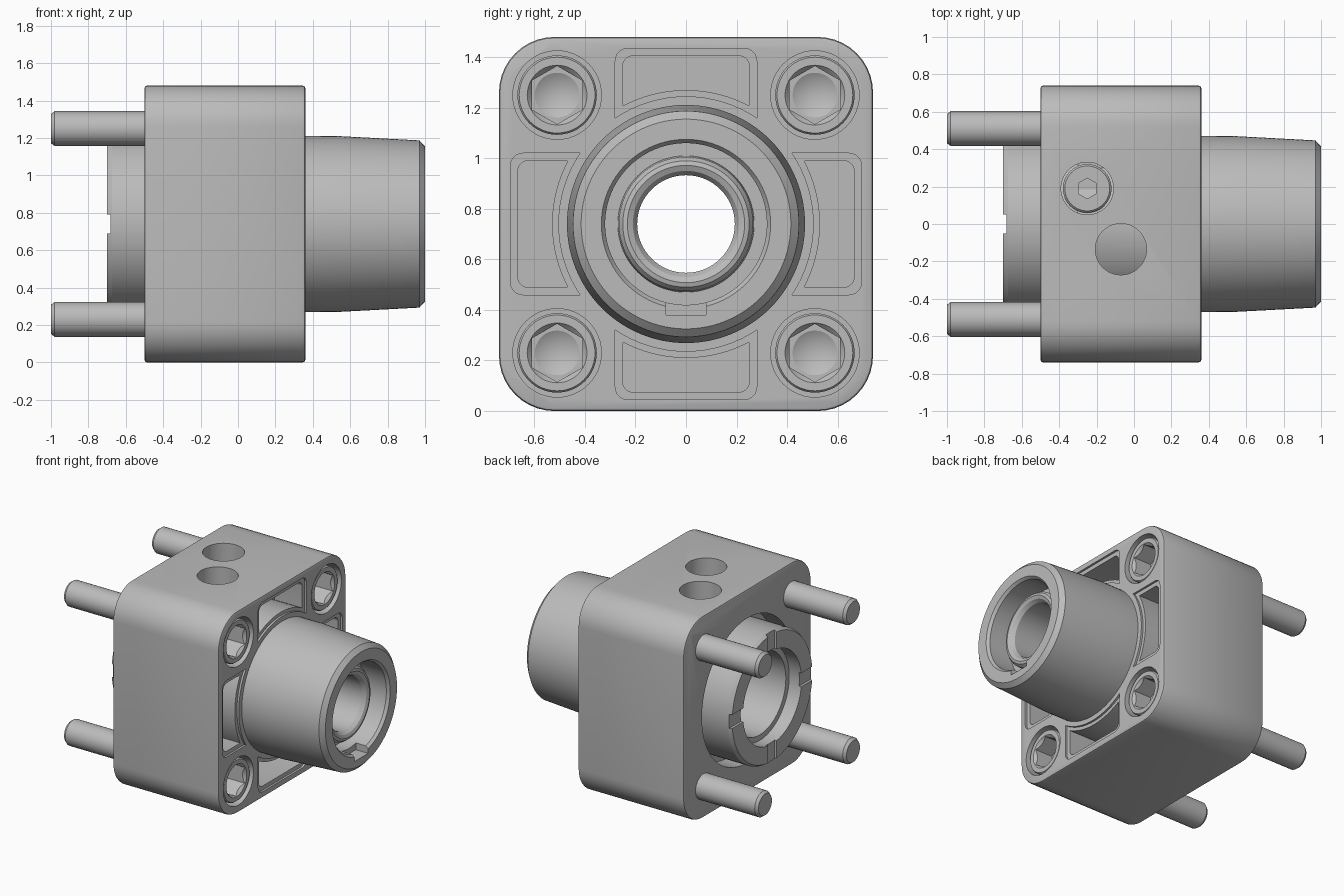
import bpy, bmesh, math
from mathutils import Matrix

if "Cube" in bpy.data.objects:
    bpy.data.objects.remove(bpy.data.objects["Cube"], do_unlink=True)

CZ = 0.74      # height of the main axis
HALF = 0.74    # half width of the block
BOLT = 0.51    # bolt offset from the axis

grey = bpy.data.materials.new("plain grey")
grey.use_nodes = True
grey.diffuse_color = (0.5, 0.5, 0.5, 1)
grey.node_tree.nodes["Principled BSDF"].inputs["Base Color"].default_value = (0.5, 0.5, 0.5, 1)


def finish(name, bm):
    bmesh.ops.remove_doubles(bm, verts=bm.verts, dist=1e-5)
    bmesh.ops.recalc_face_normals(bm, faces=bm.faces)
    mesh = bpy.data.meshes.new(name)
    bm.to_mesh(mesh)
    bm.free()
    mesh.materials.append(grey)
    ob = bpy.data.objects.new(name, mesh)
    bpy.context.collection.objects.link(ob)
    return ob


def prism(name, pts, x0, x1):
    """Extrude a (y, z) outline along x."""
    bm = bmesh.new()
    face = bm.faces.new([bm.verts.new((x0, y, z)) for y, z in pts])
    res = bmesh.ops.extrude_face_region(bm, geom=[face])
    verts = [g for g in res["geom"] if isinstance(g, bmesh.types.BMVert)]
    bmesh.ops.translate(bm, verts=verts, vec=(x1 - x0, 0, 0))
    return finish(name, bm)


def lathe(name, profile, n=64, closed=False):
    """Turn an (x, r) profile round the x axis."""
    bm = bmesh.new()
    rings = []
    for x, r in profile:
        ring = [bm.verts.new((x, r * math.cos(2 * math.pi * i / n), r * math.sin(2 * math.pi * i / n)))
                for i in range(n if r > 0 else 1)]
        rings.append(ring)
    pairs = list(zip(rings, rings[1:])) + ([(rings[-1], rings[0])] if closed else [])
    for a, b in pairs:
        for i in range(n):
            j = (i + 1) % n
            loop = [a[i % len(a)], a[j % len(a)], b[j % len(b)], b[i % len(b)]]
            bm.faces.new(list(dict.fromkeys(loop)))
    return finish(name, bm)


def cylinder(x0, x1, r, n=48):
    return lathe("cutter", [(x0, 0), (x0, r), (x1, r), (x1, 0)], n)


def box(x0, x1, y0, y1, z0, z1):
    return prism("cutter", [(y0, z0), (y1, z0), (y1, z1), (y0, z1)], x0, x1)


def place(ob, matrix):
    ob.data.transform(matrix)
    return ob


def apply(ob, mod):
    bpy.context.view_layer.objects.active = ob
    bpy.ops.object.modifier_apply(modifier=mod.name)


def cut(ob, cutter):
    cutter.hide_render = True
    mod = ob.modifiers.new("cut", "BOOLEAN")
    mod.operation = "DIFFERENCE"
    mod.solver = "EXACT"
    mod.object = cutter
    apply(ob, mod)
    bpy.data.objects.remove(cutter, do_unlink=True)


def arc(cy, cz, r, a0, a1, n):
    return [(cy + r * math.cos(math.radians(a0 + (a1 - a0) * i / n)),
             cz + r * math.sin(math.radians(a0 + (a1 - a0) * i / n))) for i in range(n + 1)]


def pocket(w, top, radius, corner, x0):
    """Pocket outline: rounded outer corners and a concentric inner arc."""
    a = math.degrees(math.acos(w / radius))
    pts = arc(w - corner, top - corner, corner, 0, 90, 6)
    pts += arc(corner - w, top - corner, corner, 90, 180, 6)
    pts += arc(0, 0, radius, 180 - a, a, 16)
    return prism("cutter", pts, x0, 0.5)


def turn(k):
    return Matrix.Rotation(k * math.pi / 2, 4, "X")


UP = Matrix.Rotation(-math.pi / 2, 4, "Y")  # x axis to z axis
corners = [(sy * BOLT, sz * BOLT) for sy in (-1, 1) for sz in (-1, 1)]

# Block with rounded corners and softened rims
R = 0.22
outline = []
for k, (sy, sz) in enumerate([(1, 1), (-1, 1), (-1, -1), (1, -1)]):
    outline += arc(sy * (HALF - R), sz * (HALF - R), R, 90 * k, 90 * k + 90, 10)
body = prism("block", outline, -0.5, 0.36)
bev = body.modifiers.new("rim", "BEVEL")
bev.width, bev.segments, bev.limit_method = 0.014, 2, "ANGLE"
apply(body, bev)

# Axial bore and rear recess
cut(body, cylinder(-1, 1, 0.465, 96))
cut(body, cylinder(-1, -0.35, 0.53, 96))

# Four weight-saving pockets, each with a shallow ledge
for k in range(4):
    cut(body, place(pocket(0.28, 0.695, 0.505, 0.05, 0.345), turn(k)))
    cut(body, place(pocket(0.25, 0.665, 0.53, 0.04, 0.12 if k == 0 else -0.05), turn(k)))

# Counterbores for the bolts
for y, z in corners:
    cut(body, place(cylinder(0.14, 0.5, 0.175), Matrix.Translation((0, y, z))))
    cut(body, place(cylinder(-1, 0.3, 0.092), Matrix.Translation((0, y, z))))

# Two ports in the top
for x, y, r in ((-0.25, 0.19, 0.14), (-0.07, -0.135, 0.137)):
    cut(body, place(cylinder(0.36, 0.9, r), Matrix.Translation((x, y, 0)) @ UP))

# Sleeve running through the block
sleeve = lathe("sleeve", [
    (-0.7, 0.465), (-0.675, 0.48), (-0.3, 0.48), (-0.3, 0.468), (0.36, 0.47), (0.52, 0.471),
    (0.97, 0.447), (1, 0.415), (1, 0.335), (0.98, 0.32), (0.8, 0.32), (0.8, 0.27),
    (0.88, 0.265), (0.9, 0.25), (0.905, 0.232), (0.895, 0.21), (0.87, 0.193), (0.1, 0.193),
    (0.1, 0.3), (-0.6, 0.3), (-0.6, 0.34), (-0.7, 0.34)], 96, True)
cut(sleeve, box(-0.8, -0.682, -0.05, 0.05, -0.6, 0.6))
cut(sleeve, box(-0.8, -0.682, -0.6, 0.6, -0.05, 0.05))
cut(sleeve, box(0.9, 1.1, -0.08, 0.08, -0.36, -0.28))

# Socket head bolt, repeated at each corner
bolt = lathe("bolt_1", [
    (-1, 0), (-1, 0.078), (-0.98, 0.093), (0.14, 0.093), (0.14, 0.157),
    (0.335, 0.157), (0.345, 0.15), (0.345, 0)], 48)
cut(bolt, lathe("cutter", [(0.325, 0), (0.325, 0.1), (0.347, 0.12), (0.4, 0.12), (0.4, 0)], 48))
cut(bolt, place(cylinder(0.2, 0.4, 0.115, 6), turn(1)))
cut(bolt, lathe("cutter", [(0.15, 0), (0.201, 0.09), (0.3, 0.09), (0.3, 0)], 48))
bolts = [bolt]
for i in range(3):
    copy = bpy.data.objects.new(f"bolt_{i + 2}", bolt.data)
    bpy.context.collection.objects.link(copy)
    bolts.append(copy)

# Socket plug seated in one port
plug = lathe("port_plug", [(0.35, 0), (0.35, 0.13), (0.49, 0.13), (0.5, 0.12), (0.5, 0)], 48)
cut(plug, cylinder(0.43, 0.6, 0.055, 6))
place(plug, Matrix.Translation((-0.25, 0.19, 0)) @ UP)
plug.data.flip_normals() if UP.determinant() < 0 else None

# Raise everything to the axis height and shade
for ob in (body, sleeve, plug):
    ob.location = (0, 0, CZ)
for ob, (y, z) in zip(bolts, corners):
    ob.location = (0, y, CZ + z)
for ob in (body, sleeve, plug, bolt):
    bpy.ops.object.select_all(action="DESELECT")
    ob.select_set(True)
    bpy.context.view_layer.objects.active = ob
    bpy.ops.object.shade_smooth_by_angle(angle=math.radians(25))
